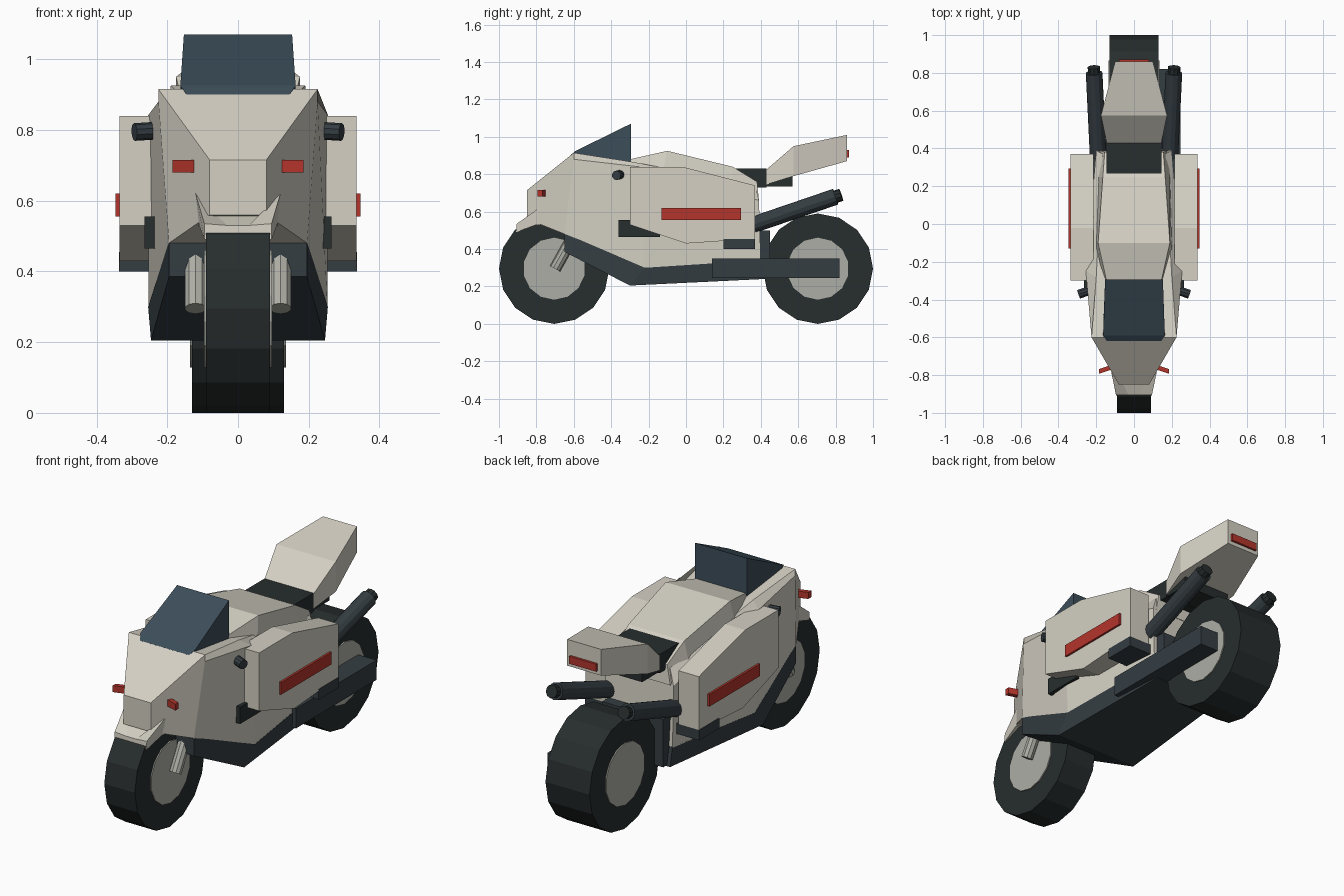
import bpy, bmesh, math
from mathutils import Vector


def material(name, rgb):
    m = bpy.data.materials.new(name)
    m.diffuse_color = (*rgb, 1)
    return m


CREAM = material("cream", (0.66, 0.63, 0.55))
DARK = material("dark_metal", (0.035, 0.047, 0.055))
TYRE = material("rubber", (0.02, 0.026, 0.026))
GLASS = material("tinted", (0.045, 0.075, 0.1))
RED = material("red", (0.45, 0.035, 0.025))
HUB = material("hub_grey", (0.42, 0.42, 0.38))


def mesh(name, verts, faces, mat):
    me = bpy.data.meshes.new(name)
    me.from_pydata(verts, [], faces)
    bm = bmesh.new()
    bm.from_mesh(me)
    bmesh.ops.recalc_face_normals(bm, faces=bm.faces)
    bm.to_mesh(me)
    bm.free()
    me.materials.append(mat)
    ob = bpy.data.objects.new(name, me)
    bpy.context.collection.objects.link(ob)
    return ob


def skin(name, rings, mat):
    n = len(rings[0])
    verts = [v for r in rings for v in r]
    faces = [tuple(range(n)), tuple(range(len(verts) - n, len(verts)))]
    for k in range(len(rings) - 1):
        for i in range(n):
            j = (i + 1) % n
            faces.append((k * n + i, k * n + j, (k + 1) * n + j, (k + 1) * n + i))
    return mesh(name, verts, faces, mat)


def loft(name, halves, mat):
    """Each half ring is a top-to-bottom list of (y, z, half_width), mirrored in x."""
    rings = [[(w, y, z) for y, z, w in h] + [(-w, y, z) for y, z, w in reversed(h)]
             for h in halves]
    return skin(name, rings, mat)


def prism(name, profile, x0, x1, mat):
    return skin(name, [[(x, y, z) for y, z in profile] for x in (x0, x1)], mat)


def box(name, x, y, z, mat):
    return prism(name, [(y[0], z[0]), (y[1], z[0]), (y[1], z[1]), (y[0], z[1])], *x, mat)


def rod(name, a, b, r, sides, mat):
    a, b = Vector(a), Vector(b)
    bpy.ops.mesh.primitive_cylinder_add(vertices=sides, radius=r, depth=(b - a).length,
                                        location=(a + b) / 2)
    ob = bpy.context.object
    ob.name = name
    ob.rotation_euler = (b - a).to_track_quat('Z', 'Y').to_euler()
    ob.data.materials.append(mat)
    return ob


# Wheels
for label, y, w in (("front", -0.705, 0.09), ("rear", 0.705, 0.13)):
    rod(label + "_tyre", (-w, y, 0.295), (w, y, 0.295), 0.295, 16, TYRE)
    rod(label + "_hub", (-w - 0.006, y, 0.295), (w + 0.006, y, 0.295), 0.166, 14, HUB)

# Main fairing with tapered nose
loft("fairing", [
    [(-0.85, 0.715, 0.08), (-0.85, 0.70, 0.08), (-0.85, 0.56, 0.08)],
    [(-0.60, 0.915, 0.225), (-0.60, 0.88, 0.225), (-0.65, 0.48, 0.195)],
    [(-0.28, 0.865, 0.20), (-0.25, 0.84, 0.255), (-0.22, 0.30, 0.253)],
    [(0.37, 0.74, 0.165), (0.39, 0.66, 0.20), (0.40, 0.335, 0.20)]], CREAM)

# Dark belly pan and frame behind it
loft("belly_pan", [
    [(-0.65, 0.485, 0.195), (-0.65, 0.385, 0.195)],
    [(-0.22, 0.30, 0.254), (-0.30, 0.205, 0.246)],
    [(0.40, 0.34, 0.20), (0.42, 0.24, 0.20)]], DARK)
box("rear_frame", (-0.18, 0.18), (0.36, 0.45), (0.245, 0.50), DARK)

# Fuel tank
loft("tank", [
    [(-0.30, 0.88, 0.145), (-0.30, 0.80, 0.17)],
    [(-0.10, 0.925, 0.19), (-0.12, 0.83, 0.20)],
    [(0.25, 0.84, 0.165), (0.25, 0.74, 0.19)],
    [(0.38, 0.76, 0.155), (0.39, 0.66, 0.18)]], CREAM)

# Windscreen wedge
loft("windscreen", [
    [(-0.62, 0.90, 0.145), (-0.60, 0.88, 0.145)],
    [(-0.59, 0.925, 0.163), (-0.55, 0.86, 0.163)],
    [(-0.295, 1.07, 0.153), (-0.295, 0.86, 0.153)]], GLASS)

# Seat and tail
box("seat_pad", (-0.145, 0.145), (0.255, 0.43), (0.73, 0.83), TYRE)
box("seat_base", (-0.14, 0.14), (0.40, 0.57), (0.735, 0.79), TYRE)
loft("tail", [
    [(0.43, 0.825, 0.145), (0.43, 0.745, 0.145)],
    [(0.575, 0.95, 0.175), (0.575, 0.79, 0.175)],
    [(0.86, 1.01, 0.10), (0.86, 0.87, 0.10)]], CREAM)
box("tail_light", (-0.08, 0.08), (0.85, 0.872), (0.89, 0.93), RED)

# Front fender with raised side edges
loft("front_fender", [
    [(-0.905, 0.53, 0.03), (-0.905, 0.535, 0.095), (-0.908, 0.49, 0.095)],
    [(-0.80, 0.575, 0.08), (-0.785, 0.62, 0.12), (-0.80, 0.53, 0.11)],
    [(-0.62, 0.60, 0.08), (-0.62, 0.60, 0.12), (-0.62, 0.52, 0.12)]], CREAM)

# Single-sided swingarm
box("swingarm", (0.135, 0.245), (0.14, 0.82), (0.245, 0.35), DARK)

CASE = [(-0.30, 0.84), (-0.02, 0.84), (0.37, 0.74), (0.37, 0.455), (0.0, 0.43), (-0.30, 0.53)]
for s, side in ((1, "right"), (-1, "left")):
    # Side cases with stripe and dark inserts
    prism(side + "_case", CASE, s * 0.215, s * 0.335, CREAM)
    box(side + "_stripe", (s * 0.33, s * 0.346), (-0.13, 0.295), (0.555, 0.62), RED)
    box(side + "_footrest", (s * 0.18, s * 0.337), (0.20, 0.37), (0.40, 0.455), DARK)
    box(side + "_vent", (s * 0.23, s * 0.265), (-0.36, -0.14), (0.465, 0.555), TYRE)
    # Exhaust
    rod(side + "_exhaust", (s * 0.19, 0.36, 0.53), (s * 0.211, 0.80, 0.68), 0.044, 12, DARK)
    rod(side + "_exhaust_tip", (s * 0.208, 0.75, 0.663), (s * 0.213, 0.83, 0.69), 0.034, 10, TYRE)
    # Handle grip
    rod(side + "_grip", (s * 0.20, -0.34, 0.80), (s * 0.293, -0.372, 0.794), 0.025, 10, DARK)
    # Fork leg
    rod(side + "_fork", (s * 0.12, -0.70, 0.295), (s * 0.12, -0.58, 0.51), 0.031, 10, HUB)
    # Turn signal, angled forwards
    skin(side + "_signal", [[(s * x, y + d, z) for d, z in
         ((0, 0.68), (0.025, 0.68), (0.025, 0.715), (0, 0.715))]
         for x, y in ((0.11, -0.768), (0.185, -0.793))], RED)
